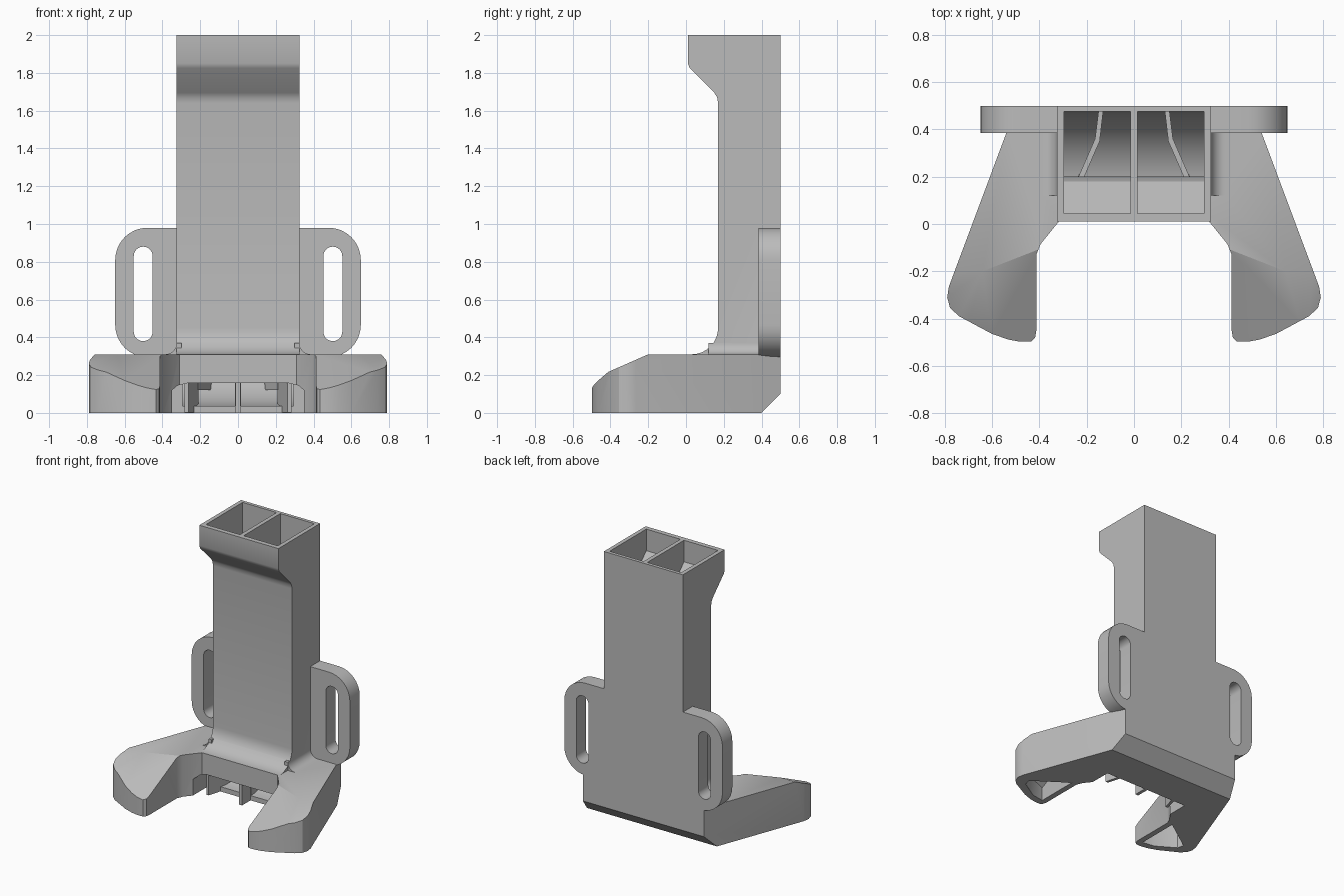
import bpy, bmesh
from math import sin, cos, pi, radians
from mathutils import Vector

if "Cube" in bpy.data.objects:
    bpy.data.objects.remove(bpy.data.objects["Cube"])

grey = bpy.data.materials.new("plain grey")
grey.use_nodes = True
grey.diffuse_color = (0.5, 0.5, 0.5, 1)
grey.node_tree.nodes["Principled BSDF"].inputs["Base Color"].default_value = (0.5, 0.5, 0.5, 1)


def prism(name, pts, axis, lo, hi, cuts=()):
    """Extrude a 2D outline along an axis, then trim it with (point, normal) planes."""
    place = {"x": lambda a, b, d: (d, a, b),
             "y": lambda a, b, d: (a, d, b),
             "z": lambda a, b, d: (a, b, d)}[axis]
    bm = bmesh.new()
    face = bm.faces.new([bm.verts.new(place(a, b, lo)) for a, b in pts])
    top = bmesh.ops.extrude_face_region(bm, geom=[face])["geom"]
    move = Vector(place(0, 0, hi - lo))
    bmesh.ops.translate(bm, vec=move, verts=[v for v in top if isinstance(v, bmesh.types.BMVert)])
    for co, no in cuts:
        geom = bm.verts[:] + bm.edges[:] + bm.faces[:]
        cut = bmesh.ops.bisect_plane(bm, geom=geom, plane_co=co, plane_no=no, clear_outer=True)
        edges = [e for e in cut["geom_cut"] if isinstance(e, bmesh.types.BMEdge)]
        bmesh.ops.holes_fill(bm, edges=edges)
    bmesh.ops.recalc_face_normals(bm, faces=bm.faces[:])
    mesh = bpy.data.meshes.new(name)
    bm.to_mesh(mesh)
    bm.free()
    mesh.materials.append(grey)
    ob = bpy.data.objects.new(name, mesh)
    bpy.context.collection.objects.link(ob)
    return ob


def combine(target, other, operation):
    """Apply a boolean and discard the second object."""
    other.hide_render = True
    mod = target.modifiers.new("combine", "BOOLEAN")
    mod.operation, mod.object, mod.solver = operation, other, "EXACT"
    bpy.context.view_layer.objects.active = target
    bpy.ops.object.modifier_apply(modifier=mod.name)
    bpy.data.objects.remove(other)


def arc(cx, cy, rx, ry, start, end, n=8):
    return [(cx + rx * cos(radians(start + (end - start) * i / n)),
             cy + ry * sin(radians(start + (end - start) * i / n))) for i in range(n + 1)]


def rounded(x0, x1, z0, z1, r):
    return (arc(x1 - r, z1 - r, r, r, 0, 90) + arc(x0 + r, z1 - r, r, r, 90, 180)
            + arc(x0 + r, z0 + r, r, r, 180, 270) + arc(x1 - r, z0 + r, r, r, 270, 360))


def flip(pts, s):
    return [(s * a, b) for a, b in pts]


# Tower: side profile with overhanging mouth and flared foot
tower_side = ([(0.5, 0.2), (0.5, 2), (0.01, 2), (0.01, 1.85), (0.02, 1.825), (0.15, 1.695),
               (0.165, 1.67), (0.17, 1.64)]
              + arc(0.03, 0.45, 0.14, 0.14, 0, -90) + [(0.03, 0.2)])
body = prism("duct_body", tower_side, "x", -0.325, 0.325)

# Base core with the lower back edge chamfered
core_side = [(0.02, 0), (0.4, 0), (0.5, 0.1), (0.5, 0.31), (0.02, 0.31)]
combine(body, prism("core", core_side, "x", -0.31, 0.31), "UNION")

# Splayed arms with sloping toes, and fillets beside the tower foot
arm_plan = [(0.3, 0.5), (0.497, 0.5), (0.783, -0.265), (0.79, -0.31), (0.778, -0.355),
            (0.74, -0.39), (0.6, -0.465), (0.53, -0.489), (0.48, -0.498), (0.435, -0.497),
            (0.418, -0.48), (0.413, -0.45), (0.413, -0.13), (0.395, -0.085), (0.31, 0.02), (0.3, 0.02)]
fillet = [(0.3, 0.25)] + [(0.3, 0.37)] + arc(0.385, 0.37, 0.06, 0.06, 180, 270) + [(0.385, 0.25)]
toe_plan = [(0.455, -0.45), (0.55, -0.435), (0.69, -0.35), (0.7, -0.3), (0.455, -0.13)]
for s in (-1, 1):
    trims = [((s * 0.41, -0.11, 0.31), (-s * 0.193, -0.494, 1)),
             ((0, -0.2, 0.31), (0, -0.44, 1)),
             ((0, 0.4, 0), (0, 1, -1))]
    combine(body, prism("arm", flip(arm_plan, s), "z", 0, 0.31, trims), "UNION")
    combine(body, prism("fillet", flip(fillet, s), "y", 0.12, 0.4), "UNION")
    # Hollow beneath each toe, kept one wall below the sloping top
    inner = [((s * 0.41, -0.11, 0.26), (-s * 0.193, -0.494, 1)), ((0, -0.2, 0.26), (0, -0.44, 1))]
    combine(body, prism("toe_hollow", flip(toe_plan, s), "z", -0.1, 0.26, inner), "DIFFERENCE")

# Strap plate across the back with a slot in each ear
combine(body, prism("strap_plate", rounded(-0.65, 0.65, 0.295, 0.98, 0.17), "y", 0.385, 0.5), "UNION")
for s in (-1, 1):
    slot = flip(rounded(0.452, 0.552, 0.38, 0.88, 0.05), s)
    combine(body, prism("slot", slot, "y", 0.3, 0.6), "DIFFERENCE")

# Twin air passages, curving forward at the foot
passage = ([(0.045, 2.1), (0.475, 2.1)] + arc(0.125, 0.4, 0.35, 0.365, 0, -90, 12)
           + [(0.1, 0.035), (0.1, 0.155)] + arc(0.1, 0.3, 0.1, 0.14, -90, 0)
           + [(0.2, 1.64), (0.18, 1.7), (0.045, 1.84)])
for s in (-1, 1):
    lo, hi = sorted((s * 0.015, s * 0.295))
    combine(body, prism("passage", passage, "x", lo, hi), "DIFFERENCE")

# Wide outlet under the front edge
outlet = [(-0.35, -0.1), (0.35, -0.1), (0.35, 0.12), (0.32, 0.145), (0.27, 0.157),
          (-0.27, 0.157), (-0.32, 0.145), (-0.35, 0.12)]
combine(body, prism("outlet", outlet, "y", -0.2, 0.13), "DIFFERENCE")

# Ribs and guide vanes that fan the flow outwards
prism("centre_rib", [(0.03, 0), (0.14, 0), (0.14, 0.17), (0.03, 0.17)], "x", -0.012, 0.012)
for side, s in (("right", -1), ("left", 1)):
    front = [(0.262, 0.03), (0.282, 0.03), (0.235, 0.21), (0.21, 0.21)]
    back = [(0.21, 0.2), (0.235, 0.2), (0.165, 0.36), (0.15, 0.48), (0.13, 0.48), (0.145, 0.35)]
    prism(side + "_front_vane", flip(front, s), "z", 0.002, 0.25)
    prism(side + "_back_vane", flip(back, s), "z", 0.12, 0.45)

# Smooth the curved walls, keep the corners sharp
bpy.ops.object.select_all(action="DESELECT")
body.select_set(True)
bpy.context.view_layer.objects.active = body
bpy.ops.object.shade_smooth_by_angle(angle=radians(25))
